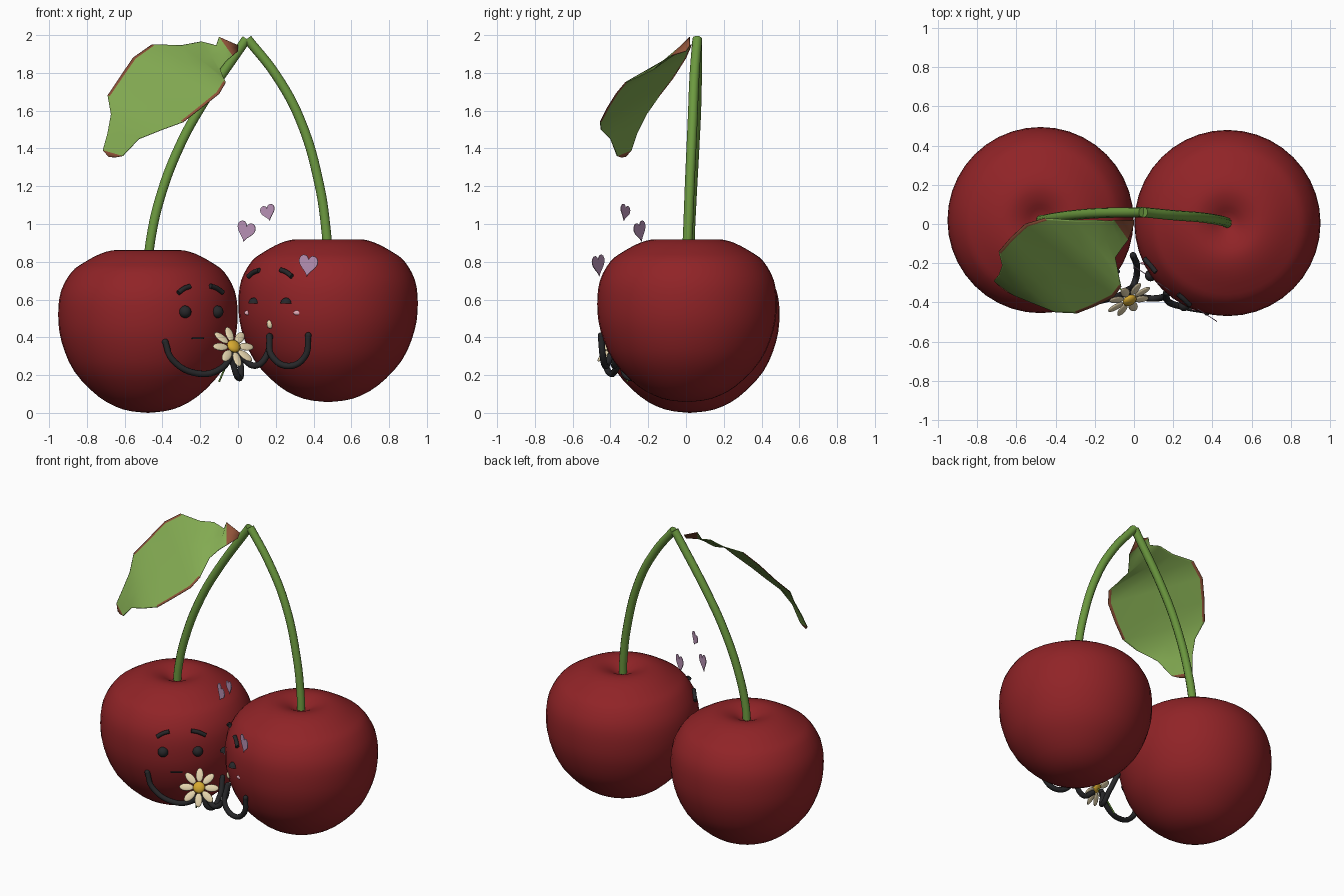
import bpy, bmesh, math
from mathutils import Vector, Matrix

if "Cube" in bpy.data.objects:
    bpy.data.objects.remove(bpy.data.objects["Cube"])


def material(name, r, g, b):
    m = bpy.data.materials.new(name)
    m.diffuse_color = (r, g, b, 1)
    m.use_nodes = True
    m.node_tree.nodes["Principled BSDF"].inputs["Base Color"].default_value = m.diffuse_color
    return m


RED = material("cherry_red", 0.28, 0.017, 0.02)
STEM = material("stem_green", 0.15, 0.32, 0.05)
LEAF = material("leaf_green", 0.23, 0.41, 0.085)
BROWN = material("leaf_edge_brown", 0.28, 0.085, 0.04)
DARK = material("charcoal", 0.02, 0.02, 0.022)
CREAM = material("petal_cream", 0.78, 0.66, 0.42)
YELLOW = material("flower_yellow", 0.68, 0.4, 0.03)
LILAC = material("heart_lilac", 0.52, 0.31, 0.5)
PINK = material("cheek_pink", 0.75, 0.4, 0.47)


def finish(name, bm, mats, smooth=True):
    me = bpy.data.meshes.new(name)
    bmesh.ops.recalc_face_normals(bm, faces=bm.faces)
    for f in bm.faces:
        f.smooth = smooth
    bm.to_mesh(me)
    bm.free()
    for m in mats:
        me.materials.append(m)
    ob = bpy.data.objects.new(name, me)
    bpy.context.collection.objects.link(ob)
    return ob


def tube(name, pts, radius, mat, sides=3):
    cu = bpy.data.curves.new(name, 'CURVE')
    cu.dimensions = '3D'
    cu.bevel_depth = radius
    cu.bevel_resolution = sides
    cu.use_fill_caps = True
    cu.resolution_u = 6
    sp = cu.splines.new('BEZIER')
    sp.bezier_points.add(len(pts) - 1)
    for bp, p in zip(sp.bezier_points, pts):
        bp.co = p
        bp.handle_left_type = bp.handle_right_type = 'AUTO'
    cu.materials.append(mat)
    ob = bpy.data.objects.new(name, cu)
    bpy.context.collection.objects.link(ob)
    bpy.ops.object.select_all(action='DESELECT')
    ob.select_set(True)
    bpy.context.view_layer.objects.active = ob
    bpy.ops.object.convert(target='MESH')
    return ob


def blob(name, center, size, mat, half=False):
    bm = bmesh.new()
    bmesh.ops.create_uvsphere(bm, u_segments=16, v_segments=10, radius=1)
    if half:
        bmesh.ops.bisect_plane(bm, geom=bm.verts[:] + bm.edges[:] + bm.faces[:],
                               plane_co=(0, 0, 0), plane_no=(0, 0, 1), clear_inner=True)
        bmesh.ops.holes_fill(bm, edges=[e for e in bm.edges if e.is_boundary])
    bmesh.ops.transform(bm, matrix=Matrix.Translation(center) @ Matrix.Diagonal((*size, 1)), verts=bm.verts)
    return finish(name, bm, [mat])


# cherry bodies: lathed profile (radius, height) with a dimple on top
PROFILE = [(0, 0), (.13, .018), (.26, .085), (.39, .22), (.458, .38), (.475, .52), (.46, .645),
           (.405, .745), (.34, .795), (.25, .843), (.17, .862), (.1, .848), (.04, .818), (0, .81)]
CHERRIES = {"left": Vector((-.477, .02, 0)), "right": Vector((.477, .005, .057))}


def smooth_profile(n=3):
    p = [Vector(q) for q in PROFILE]
    out = []
    for i in range(len(p) - 1):
        a, b, c, d = p[max(i - 1, 0)], p[i], p[i + 1], p[min(i + 2, len(p) - 1)]
        for k in range(n):
            t = k / n
            out.append(.5 * (2 * b + (c - a) * t + (2 * a - 5 * b + 4 * c - d) * t * t
                             + (3 * b - a - 3 * c + d) * t ** 3))
    return out[1:]


SEG = 40
for side, c in CHERRIES.items():
    bm = bmesh.new()
    rings = [[bm.verts.new(c + Vector((r * math.cos(2 * math.pi * k / SEG),
                                       r * math.sin(2 * math.pi * k / SEG), z)))
              for k in range(SEG)] for r, z in smooth_profile()]
    for lo, hi in zip(rings, rings[1:]):
        for k in range(SEG):
            j = (k + 1) % SEG
            bm.faces.new((lo[k], lo[j], hi[j], hi[k]))
    for ring, z in ((rings[0], 0), (rings[-1], .81)):
        pole = bm.verts.new(c + Vector((0, 0, z)))
        for k in range(SEG):
            bm.faces.new((ring[k], ring[(k + 1) % SEG], pole))
    finish(side + "_cherry", bm, [RED])


def surf(side, x, z, out=0.0):
    """Point on the front of a cherry at x, z, pushed outward."""
    c = CHERRIES[side]
    h = z - c.z
    for (r0, z0), (r1, z1) in zip(PROFILE[:10], PROFILE[1:11]):
        if z0 <= h <= z1:
            r = r0 + (r1 - r0) * (h - z0) / (z1 - z0)
            break
    dx = x - c.x
    p = Vector((dx, -math.sqrt(max(r * r - dx * dx, 0)), 0))
    return c + p + p.normalized() * out + Vector((0, 0, h))


# stems meeting at the top
tube("left_stem", [(-.475, .02, .8), (-.465, .02, .9), (-.415, .03, 1.13), (-.31, .045, 1.41),
                   (-.19, .055, 1.63), (.045, .06, 1.98)], .026, STEM)
tube("right_stem", [(.475, .005, .85), (.468, .01, .95), (.43, .02, 1.21), (.33, .035, 1.55),
                    (.2, .045, 1.79), (.05, .06, 1.98)], .026, STEM)

# leaf: ruled strips between the left and right edge, brown along part of the rim
ROWS = [((0, .02, 1.945), (0, 0, 1.915)), ((-.1, .02, 1.99), (-.03, -.08, 1.89)),
        ((-.115, .015, 1.945), (-.06, -.12, 1.865)), ((-.195, .02, 1.965), (-.095, -.17, 1.82)),
        ((-.3, .02, 1.945), (-.08, -.25, 1.78)), ((-.455, .03, 1.95), (-.065, -.32, 1.75)),
        ((-.555, 0, 1.88), (-.1, -.37, 1.69)), ((-.63, -.07, 1.77), (-.2, -.42, 1.61)),
        ((-.69, -.14, 1.68), (-.29, -.455, 1.54)), ((-.672, -.21, 1.58), (-.4, -.45, 1.5)),
        ((-.69, -.26, 1.48), (-.525, -.4, 1.45)), ((-.715, -.29, 1.39), (-.61, -.365, 1.36)),
        ((-.685, -.32, 1.355), (-.65, -.345, 1.353))]
bm = bmesh.new()
grid = [[bm.verts.new(Vector(a).lerp(Vector(b), t)) for t in (0, .03, .5, .97, 1)] for a, b in ROWS]
for i in range(len(grid) - 1):
    for k in range(4):
        f = bm.faces.new((grid[i][k], grid[i + 1][k], grid[i + 1][k + 1], grid[i][k + 1]))
        rim = k in (0, 3) and 5 <= i <= 7
        f.material_index = 1 if rim or i in (0, 11) else 0
leaf = finish("leaf", bm, [LEAF, BROWN])
sol = leaf.modifiers.new("thickness", 'SOLIDIFY')
sol.thickness = .004
sol.offset = 0

# faces: eyebrows, eyes, mouths, cheeks
BROWS = {"left": [(-.32, .635, -.26, .67), (-.155, .672, -.09, .637)],
         "right": [(.065, .722, .122, .755), (.232, .757, .29, .722)]}
for side, brows in BROWS.items():
    for n, (x0, z0, x1, z1) in enumerate(brows):
        mid = surf(side, (x0 + x1) / 2, (z0 + z1) / 2 + .006, .012)
        tube(f"{side}_eyebrow_{n}", [surf(side, x0, z0, .012), mid, surf(side, x1, z1, .012)], .013, DARK)
for n, x in enumerate((-.28, -.11)):
    blob(f"left_eye_{n}", surf("left", x, .535), (.033, .033, .033), DARK)
for n, x in enumerate((.085, .255)):
    blob(f"right_eye_{n}", surf("right", x, .58), (.03, .03, .03), DARK, half=True)
for n, x in enumerate((.055, .315)):
    blob(f"right_cheek_{n}", surf("right", x, .53), (.022, .008, .013), PINK)
tube("left_mouth", [surf("left", x, .395, .002) for x in (-.245, -.215, -.185)], .005, DARK)
blob("right_mouth", surf("right", .17, .47), (.018, .012, .024), CREAM)

# arms
ARMS = {"left_outer_arm": [(-.385, -.43, .375), (-.35, -.43, .285), (-.21, -.4, .208), (-.09, -.37, .235), (-.03, -.35, .31)],
        "left_inner_arm": [(-.005, -.16, .34), (.015, -.22, .24), (.003, -.3, .185), (-.035, -.34, .29)],
        "right_inner_arm": [(.168, -.345, .405), (.155, -.37, .31), (.09, -.38, .25), (.025, -.37, .29)],
        "right_outer_arm": [(.165, -.35, .405), (.18, -.4, .3), (.27, -.425, .248), (.355, -.44, .3), (.372, -.45, .41)]}
for name, pts in ARMS.items():
    tube(name, pts, .017, DARK)
    for n, p in enumerate((pts[0], pts[-1])):
        blob(f"{name}_end_{n}", p, (.017, .017, .017), DARK)

# daisy facing front right and up
flower = Matrix.Translation((-.025, -.385, .35)) @ Vector((.4, -.7, .5)).to_track_quat('Z', 'Y').to_matrix().to_4x4()
bm = bmesh.new()
for k in range(8):
    m = (flower @ Matrix.Rotation(k * math.pi / 4, 4, 'Z') @ Matrix.Translation((.078, 0, 0))
         @ Matrix.Diagonal((.046, .024, .008, 1)))
    bmesh.ops.create_uvsphere(bm, u_segments=12, v_segments=8, radius=1, matrix=m)
finish("daisy_petals", bm, [CREAM])
bm = bmesh.new()
bmesh.ops.create_uvsphere(bm, u_segments=16, v_segments=8, radius=1,
                          matrix=flower @ Matrix.Translation((0, 0, .006)) @ Matrix.Diagonal((.038, .038, .02, 1)))
finish("daisy_center", bm, [YELLOW])
tube("daisy_stem", [(-.025, -.38, .345), (-.06, -.34, .26), (-.1, -.31, .165)], .005, STEM)

# floating hearts, thin plates turned to the front left
for n, (x, y, z, s, roll) in enumerate([(.04, -.245, .96, .06, 15), (.158, -.325, 1.06, .048, -15),
                                        (.37, -.465, .78, .063, 8)]):
    bm = bmesh.new()
    vs = []
    for k in range(28):
        t = 2 * math.pi * (k + .5) / 28
        vs.append(bm.verts.new((.95 * math.sin(t) ** 3, 0, (13 * math.cos(t) - 5 * math.cos(2 * t)
                                - 2 * math.cos(3 * t) - math.cos(4 * t)) / 16 + .12)))
    face = bm.faces.new(vs)
    ext = bmesh.ops.extrude_face_region(bm, geom=[face])["geom"]
    bmesh.ops.translate(bm, vec=(0, .004 / s, 0), verts=[v for v in ext if isinstance(v, bmesh.types.BMVert)])
    m = (Matrix.Translation((x, y, z)) @ Matrix.Rotation(math.radians(-33), 4, 'Z')
         @ Matrix.Rotation(math.radians(roll), 4, 'Y') @ Matrix.Scale(s, 4))
    bmesh.ops.transform(bm, matrix=m, verts=bm.verts)
    finish(f"heart_{n}", bm, [LILAC], smooth=False)
